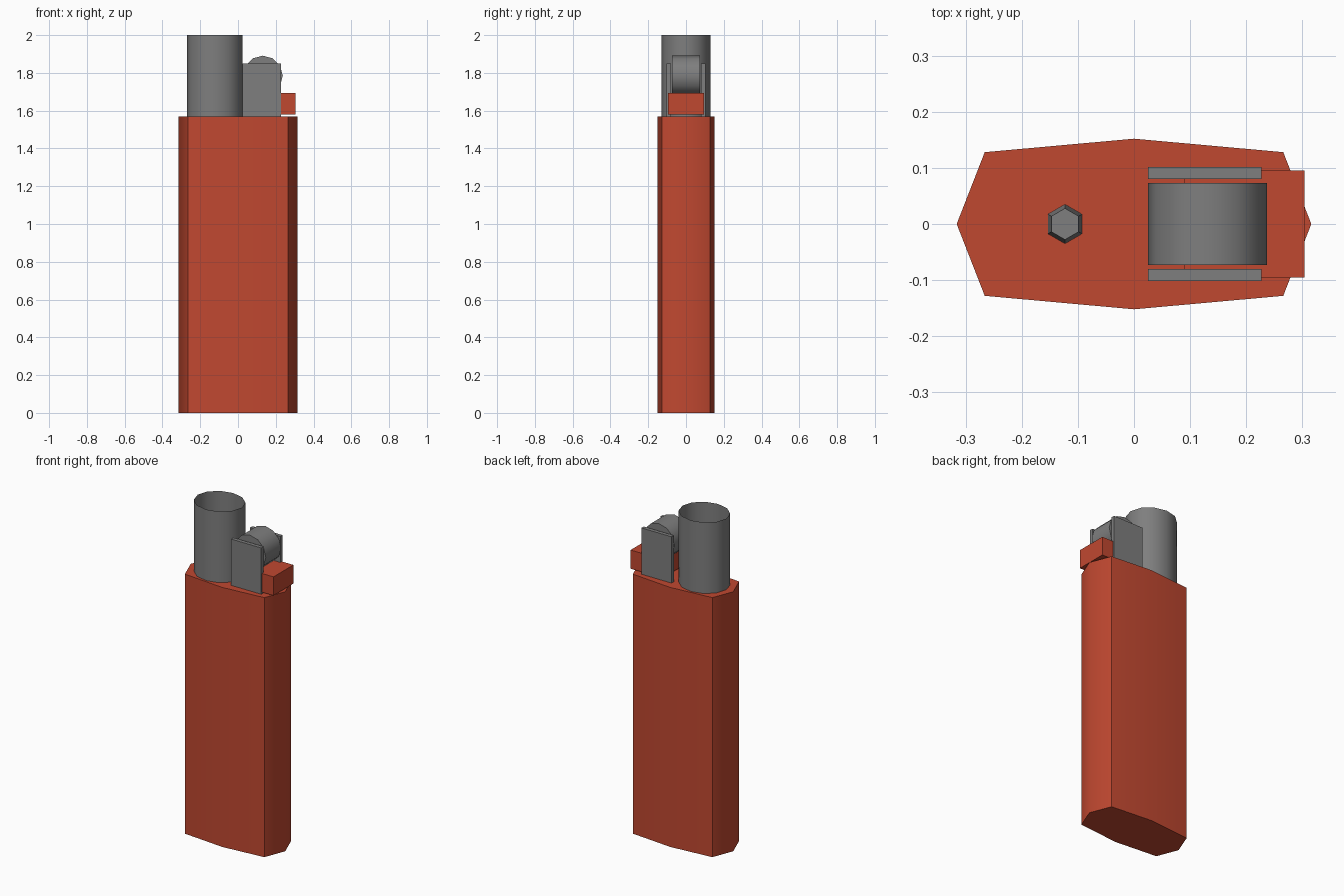
import bpy
import bmesh
from math import cos, sin, pi, radians
from mathutils import Matrix

cube = bpy.data.objects.get("Cube")
if cube:
    bpy.data.objects.remove(cube, do_unlink=True)


def material(name, color):
    mat = bpy.data.materials.new(name)
    mat.diffuse_color = color
    mat.use_nodes = True
    mat.node_tree.nodes["Principled BSDF"].inputs["Base Color"].default_value = color
    return mat


red = material("red plastic", (0.53, 0.065, 0.03, 1))
grey = material("grey metal", (0.21, 0.21, 0.21, 1))


def finish(name, bm, mat, smooth=False):
    bmesh.ops.recalc_face_normals(bm, faces=bm.faces[:])
    mesh = bpy.data.meshes.new(name)
    bm.to_mesh(mesh)
    bm.free()
    mesh.materials.append(mat)
    obj = bpy.data.objects.new(name, mesh)
    bpy.context.collection.objects.link(obj)
    if smooth:
        bpy.ops.object.select_all(action='DESELECT')
        obj.select_set(True)
        bpy.context.view_layer.objects.active = obj
        bpy.ops.object.shade_smooth_by_angle(angle=radians(45))
    return obj


def prism(name, outline, z0, z1, mat, taper=1.0, center=(0, 0), capped=True, smooth=False):
    """Loft an outline from z0 to z1 around a centre, optionally open-ended."""
    bm = bmesh.new()
    cx, cy = center
    low = [bm.verts.new((cx + x, cy + y, z0)) for x, y in outline]
    top = [bm.verts.new((cx + x * taper, cy + y * taper, z1)) for x, y in outline]
    n = len(outline)
    for i in range(n):
        j = (i + 1) % n
        bm.faces.new((low[i], low[j], top[j], top[i]))
    if capped:
        bm.faces.new(low[::-1])
        bm.faces.new(top)
    return finish(name, bm, mat, smooth)


def ring(sides, rx, ry, start=0.0):
    steps = [start + 2 * pi * i / sides for i in range(sides)]
    return [(rx * cos(a), ry * sin(a)) for a in steps]


def box(name, x, y, z, mat):
    outline = [(x[0], y[0]), (x[1], y[0]), (x[1], y[1]), (x[0], y[1])]
    return prism(name, outline, z[0], z[1], mat)


# Fuel body with a flattened eight-sided section
half = [(0.316, 0), (0.266, 0.128), (0, 0.152), (-0.266, 0.128)]
prism("body", half + [(-x, -y) for x, y in half], 0, 1.57, red, smooth=True)

# Open thin wind guard around the gas nozzle
prism("wind_guard", ring(12, 0.147, 0.13), 1.57, 2.0, grey,
      center=(-0.123, 0), capped=False, smooth=True)
prism("nozzle", ring(6, 0.035, 0.035, pi / 2), 1.57, 1.72, grey,
      taper=0.8, center=(-0.123, 0))

# Pair of upright plates holding the wheel
for side, y in (("right", (-0.102, -0.08)), ("left", (0.08, 0.102))):
    box(side + "_wheel_plate", (0.025, 0.227), y, (1.57, 1.85), grey)

# Spark wheel lying along y
bm = bmesh.new()
bmesh.ops.create_cone(bm, cap_ends=True, segments=12, radius1=0.106, radius2=0.106, depth=0.146,
                      matrix=Matrix.Translation((0.131, 0, 1.785)) @ Matrix.Rotation(pi / 2, 4, 'X'))
finish("spark_wheel", bm, grey, smooth=True)

# Thumb button
box("thumb_button", (0.09, 0.304), (-0.095, 0.095), (1.58, 1.693), red)
